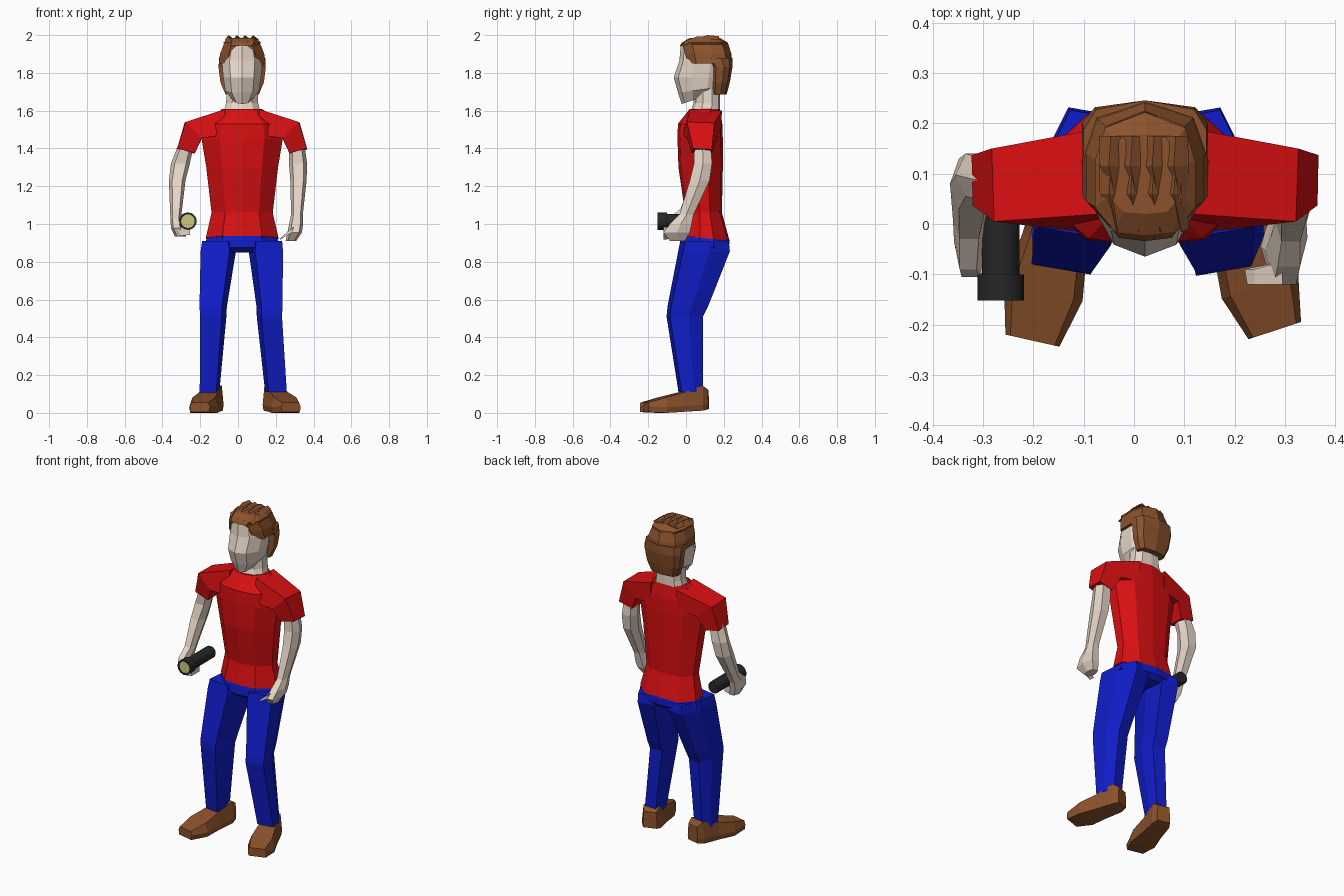
import bpy, bmesh, math
from mathutils import Vector

def material(name, rgb):
    m = bpy.data.materials.new(name)
    m.diffuse_color = (*rgb, 1)
    return m

RED = material("shirt_red", (0.70, 0.005, 0.006))
BLUE = material("trouser_blue", (0.005, 0.012, 0.58))
SKIN = material("skin", (0.80, 0.68, 0.58))
BROWN = material("brown", (0.26, 0.085, 0.025))
BLACK = material("black", (0.02, 0.02, 0.02))
YELLOW = material("lens_yellow", (0.60, 0.57, 0.20))
CX = 0.022  # body centre line

def loft(name, rings, mat):
    """Skin a list of equal-length point rings and cap both ends."""
    bm = bmesh.new()
    rows = [[bm.verts.new(p) for p in r] for r in rings]
    n = len(rows[0])
    for a, b in zip(rows, rows[1:]):
        for i in range(n):
            j = (i + 1) % n
            bm.faces.new((a[i], a[j], b[j], b[i]))
    bm.faces.new(rows[0][::-1])
    bm.faces.new(rows[-1])
    bmesh.ops.recalc_face_normals(bm, faces=bm.faces)
    me = bpy.data.meshes.new(name)
    bm.to_mesh(me)
    bm.free()
    me.materials.append(mat)
    ob = bpy.data.objects.new(name, me)
    bpy.context.collection.objects.link(ob)
    return ob

# Half cross-sections, front (-1) to back (+1)
TORSO = [(0, -1), (.55, -.88), (1, -.2), (1, .35), (.6, .9), (0, 1)]
HEAD = [(0, -1), (.62, -.82), (1, -.3), (1, .4), (.7, .9), (0, 1)]
HAIR = [(0, -1), (.6, -.95), (1, -.55), (1, .2), (.8, .75), (0, 1)]
LEG = [(.88, -1), (1, .1), (.6, 1)]
ARM = [(.6, -1), (1, 0), (.6, 1)]

def ring(shape, cx, y0, y1, z, hx, slope=0, yaw=0):
    """Horizontal section: mirrored half shape, z sloping front to back."""
    full = shape + [(-u, v) for u, v in reversed(shape) if u]
    cy, hy, pts = (y0 + y1) / 2, (y1 - y0) / 2, []
    for u, v in full:
        x, y = u * hx, v * hy
        pts.append((cx + x * math.cos(yaw) - y * math.sin(yaw),
                    cy + x * math.sin(yaw) + y * math.cos(yaw), z + slope * v))
    return pts

# Shirt body
loft("shirt_body", [ring(TORSO, CX, *r) for r in (
    (-.03, .23, .925, .192, -.012), (-.005, .19, 1.06, .162), (-.04, .195, 1.30, .19),
    (-.045, .195, 1.45, .215), (-.043, .192, 1.53, .205), (.02, .18, 1.61, .105))], RED)

# Sleeves
SLEEVE = [
    [(.09, .02, 1.608), (.09, .19, 1.60), (.09, .185, 1.47), (.09, -.02, 1.47)],
    [(.30, .005, 1.54), (.305, .15, 1.535), (.21, .165, 1.46), (.215, .005, 1.455)],
    [(.343, .037, 1.40), (.345, .137, 1.395), (.255, .137, 1.373), (.25, .03, 1.375)]]
for side, label in ((-1, "right"), (1, "left")):
    loft(label + "_sleeve", [[(CX + side * x, y, z) for x, y, z in r] for r in SLEEVE], RED)

# Arms with hands
loft("left_arm", [ring(ARM, *r) for r in (
    (.31, .045, .13, 1.43, .04), (.318, .042, .138, 1.32, .048), (.32, .02, .125, 1.23, .043),
    (.312, -.035, .04, 1.05, .031), (.308, -.085, .03, 1.00, .037),
    (.30, -.12, .02, .955, .038), (.28, -.085, -.005, .91, .028))], SKIN)
loft("right_arm", [ring(ARM, *r) for r in (
    (-.272, .045, .13, 1.43, .04), (-.305, .055, .14, 1.32, .05), (-.322, .03, .13, 1.23, .044),
    (-.328, -.03, .045, 1.08, .032), (-.330, -.09, .02, 1.03, .028),
    (-.325, -.105, .005, .98, .03), (-.305, -.085, -.01, .935, .03))], SKIN)

# Thumb of the free hand, and fingers wrapped under the torch
loft("left_thumb", [
    [(.295, -.12, .985), (.295, -.075, .985), (.285, -.075, .955), (.285, -.12, .955)],
    [(.24, -.12, .94), (.24, -.09, .94), (.22, -.09, .92), (.225, -.12, .918)]], SKIN)
loft("right_fingers", [
    [(-.32, -.10, .985), (-.32, -.01, .985), (-.31, -.01, .938), (-.31, -.10, .938)],
    [(-.255, -.095, .977), (-.255, -.015, .977), (-.255, -.015, .942), (-.255, -.095, .942)]], SKIN)

# Neck and head
loft("neck", [ring(HEAD, CX, *r) for r in (
    (.02, .18, 1.58, .10), (.04, .18, 1.64, .085), (.04, .18, 1.74, .08))], SKIN)
loft("head", [ring(HEAD, CX, *r) for r in (
    (-.022, .15, 1.665, .05, .03), (-.042, .18, 1.71, .09, .015), (-.065, .2, 1.775, .10),
    (-.035, .2, 1.865, .108), (-.028, .19, 1.945, .085))], SKIN)

# Hair: nape, crown and swept strands
loft("hair_back", [ring(HAIR, CX, *r) for r in (
    (.135, .215, 1.685, .088), (.135, .232, 1.75, .115), (.135, .246, 1.83, .125),
    (.10, .246, 1.88, .122))], BROWN)
loft("hair_crown", [ring(HAIR, CX, *r) for r in (
    (.0, .246, 1.85, .124), (-.012, .24, 1.90, .117), (-.022, .225, 1.95, .098))], BROWN)
loft("hair_top", [ring(HAIR, CX, *r) for r in (
    (-.034, .226, 1.942, .088), (-.022, .222, 1.96, .10), (.02, .18, 1.985, .072))], BROWN)
for row, (y, z) in enumerate(((.06, 1.972), (.115, 1.978))):
    for col in range(4):
        x = CX - .068 + .043 * col
        drop = .012 if row == 0 else .002
        loft(f"hair_strand_{row}_{col}", [
            [(x - .024, y + .06, z), (x + .024, y + .06, z), (x, y + .06, z + .016)],
            [(x - .022, y, z), (x + .026, y, z), (x - .004, y, z + .022)],
            [(x + .004, y - .07, z - drop - .012), (x + .026, y - .07, z - drop - .012),
             (x + .012, y - .076, z - drop + .004)]], BROWN)

# Trousers
loft("trouser_hips", [ring(TORSO, CX, *r) for r in (
    (-.02, .215, .96, .17), (-.028, .23, .915, .19), (-.03, .228, .875, .20),
    (.0, .20, .85, .14))], BLUE)
LEGS = {
    "right": (-.17, ((-.10, -.02, .22, .91, .08), (-.10, -.03, .225, .855, .088),
                     (-.128, -.09, .11, .56, .068), (-.128, -.092, .085, .51, .066),
                     (-.15, -.032, .08, .10, .050))),
    "left": (.17, ((.144, -.02, .22, .91, .08), (.143, -.03, .225, .855, .085),
                   (.163, -.09, .11, .56, .064), (.163, -.095, .085, .51, .063),
                   (.20, -.032, .085, .11, .056)))}
for label, (yaw, rows) in LEGS.items():
    loft(label + "_trouser_leg", [ring(LEG, *r, 0, yaw) for r in rows], BLUE)

# Shoes: stations from heel to toe (fraction, half width, top half width, top, sole)
STATIONS = ((0, .042, .036, .12, .02), (.10, .058, .048, .145, .012), (.42, .066, .05, .108, .006),
            (.72, .08, .062, .082, 0), (1, .055, .045, .055, .004))
for label, heel, toe in (("right", (-.125, .112), (-.202, -.232)),
                         ("left", (.175, .105), (.28, -.212))):
    a, b = Vector(heel), Vector(toe)
    d = (b - a).normalized()
    n = Vector((-d.y, d.x))
    rings = []
    for t, w, tw, top, sole in STATIONS:
        c = a.lerp(b, t)
        sec = [(-w * .92, sole), (w * .92, sole), (w, sole + .03), (tw, top), (-tw, top), (-w, sole + .03)]
        rings.append([(*(c + n * s), z) for s, z in sec])
    loft(label + "_shoe", rings, BROWN)

# Torch: turned along y
def turned(name, profile, mat, sides=20):
    rings = [[(-.265 + r * math.cos(math.tau * i / sides), y,
               1.015 + r * math.sin(math.tau * i / sides)) for i in range(sides)]
             for y, r in profile]
    ob = loft(name, rings, mat)
    bpy.context.view_layer.objects.active = ob
    ob.select_set(True)
    bpy.ops.object.shade_smooth_by_angle(angle=math.radians(30))
    ob.select_set(False)

turned("torch_body", ((.11, .034), (.105, .037), (-.10, .037)), BLACK)
turned("torch_head", ((-.10, .046), (-.152, .046), (-.152, .036), (-.146, .036)), BLACK)
turned("torch_lens", ((-.145, .036), (-.149, .036)), YELLOW)
